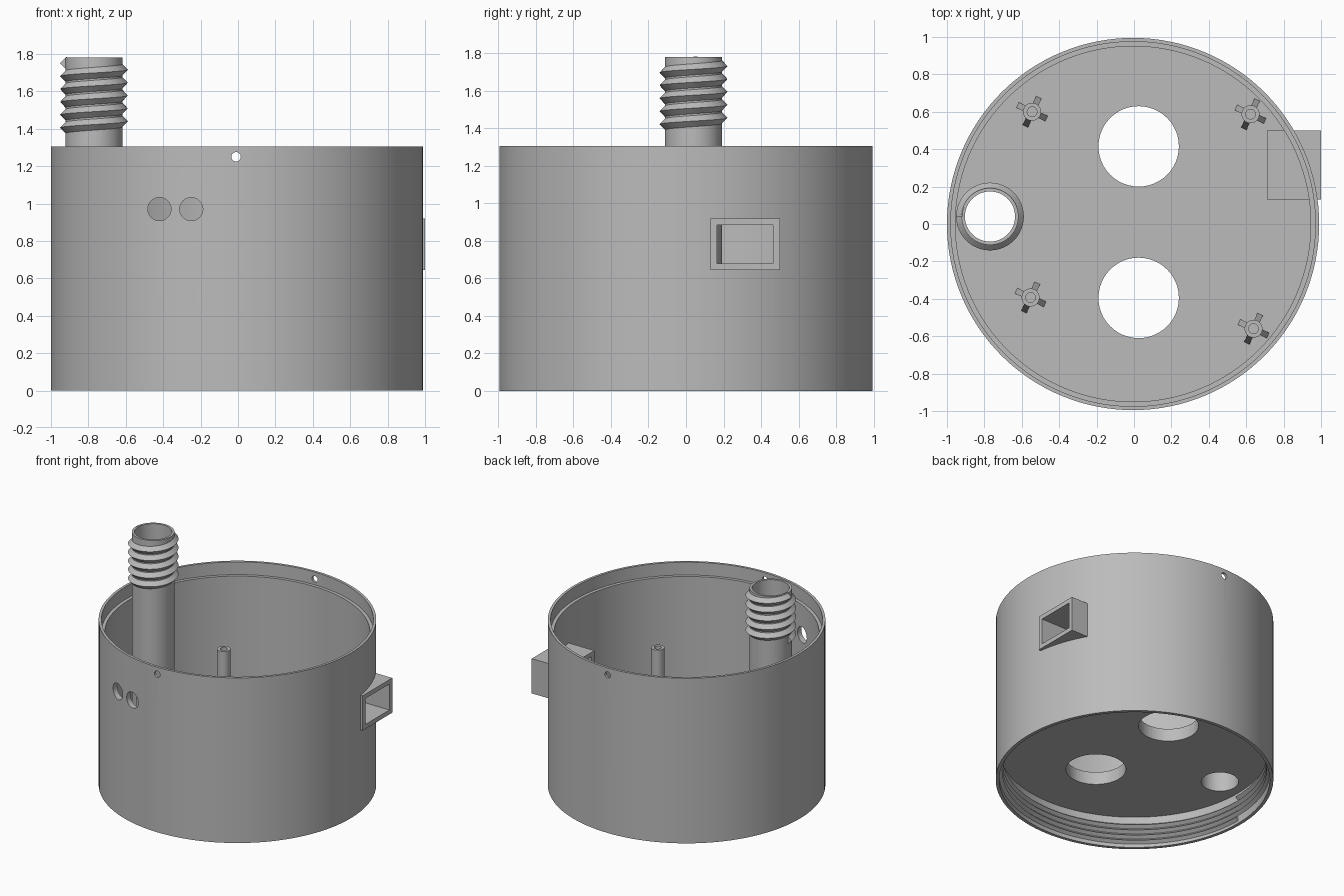
import bpy, bmesh
from math import sin, cos, pi, radians

if "Cube" in bpy.data.objects:
    bpy.data.objects.remove(bpy.data.objects["Cube"])

grey = bpy.data.materials.new("plain_grey")
grey.use_nodes = True
COLOR = (0.5, 0.5, 0.5, 1)
grey.diffuse_color = COLOR
grey.node_tree.nodes["Principled BSDF"].inputs["Base Color"].default_value = COLOR

CX = -0.005      # axis of the round body
FLOOR = 0.35     # top of the inner floor
UNDER = 0.25     # underside of the inner floor


def finish(name, bm, loc=(0, 0, 0)):
    bmesh.ops.recalc_face_normals(bm, faces=bm.faces)
    mesh = bpy.data.meshes.new(name)
    bm.to_mesh(mesh)
    bm.free()
    mesh.materials.append(grey)
    ob = bpy.data.objects.new(name, mesh)
    ob.location = loc
    bpy.context.collection.objects.link(ob)
    return ob


def smooth(ob):
    bpy.ops.object.select_all(action='DESELECT')
    ob.select_set(True)
    bpy.context.view_layer.objects.active = ob
    bpy.ops.object.shade_smooth_by_angle(angle=radians(30))


def lathe(name, profile, steps, loc=(0, 0, 0)):
    """Revolve a closed (radius, height) profile around z."""
    bm = bmesh.new()
    verts = [bm.verts.new((r, 0, z)) for r, z in profile]
    edges = [bm.edges.new((a, b)) for a, b in zip(verts, verts[1:] + verts[:1])
             if a.co.x > 0 or b.co.x > 0]
    bmesh.ops.spin(bm, geom=verts + edges, cent=(0, 0, 0), axis=(0, 0, 1),
                   angle=2 * pi, steps=steps, use_merge=True)
    bmesh.ops.remove_doubles(bm, verts=bm.verts, dist=0.0001)
    return finish(name, bm, loc)


def tube(name, outer, inner, z0, z1, steps, loc):
    return lathe(name, [(inner, z0), (outer, z0), (outer, z1), (inner, z1)], steps, loc)


def thread(name, base, crest, z0, z1, turns, half, loc, per_turn=64):
    """Sweep a V-shaped ridge along a helix, closed at both ends."""
    bm = bmesh.new()
    rings = []
    count = int(turns * per_turn)
    for i in range(count + 1):
        a = pi + 2 * pi * i / per_turn
        z = z0 + (z1 - z0) * i / count
        rings.append([bm.verts.new((r * cos(a), r * sin(a), z + dz))
                      for r, dz in ((base, -half), (crest, 0), (base, half))])
    for p, q in zip(rings, rings[1:]):
        for k in range(3):
            n = (k + 1) % 3
            bm.faces.new((p[k], p[n], q[n], q[k]))
    bm.faces.new(rings[0])
    bm.faces.new(rings[-1])
    return finish(name, bm, loc)


def box(name, lo, hi):
    bm = bmesh.new()
    bmesh.ops.create_cube(bm, size=1)
    for v in bm.verts:
        for i in range(3):
            v.co[i] = lo[i] if v.co[i] < 0 else hi[i]
    return finish(name, bm)


def rod(name, radius, lo, hi, axis, steps=48):
    """Solid cylinder from lo to hi along y or z."""
    ob = lathe(name, [(0, 0), (radius, 0), (radius, hi - lo), (0, hi - lo)], steps)
    if axis[0] == 'y':
        ob.rotation_euler.x = -pi / 2
        ob.location = (axis[1], lo, axis[2])
    else:
        ob.location = (axis[1], axis[2], lo)
    return ob


def cut(target, cutters):
    bpy.context.view_layer.objects.active = target
    for c in cutters:
        mod = target.modifiers.new("cut", 'BOOLEAN')
        mod.operation, mod.solver, mod.object = 'DIFFERENCE', 'EXACT', c
        bpy.ops.object.modifier_apply(modifier=mod.name)


# Round body: stepped rim, inner floor and open recess underneath
body = lathe("round_housing", [
    (0, UNDER), (0.97, UNDER), (0.97, 0), (0.995, 0), (0.995, 1.306),
    (0.975, 1.306), (0.975, 1.205), (0.95, 1.205), (0.95, FLOOR), (0, FLOOR)],
    128, (CX, 0, 0))

# Side port: rectangular sleeve through the wall
port = box("side_port", (0.71, 0.13, 0.645), (1.0, 0.5, 0.92))
port_cut = box("port_cutter", (0.6, 0.165, 0.68), (1.1, 0.465, 0.885))

# Openings in the floor, the wall and the rim
PIPE = (-0.77, 0.04, 0)
holes = [rod("floor_cutter", 0.215, 0.1, 0.5, ('z', 0.025, y)) for y in (0.415, -0.395)]
holes.append(rod("pipe_cutter", 0.14, 0.1, 0.5, ('z', PIPE[0], PIPE[1])))
holes += [rod("wall_cutter", 0.062, -1.2, -0.6, ('y', x, 0.97)) for x in (-0.42, -0.25)]
holes.append(rod("rim_cutter", 0.025, -1.2, 1.2, ('y', -0.01, 1.25), 24))
cut(body, holes + [port_cut])
cut(port, [port_cut])
for c in holes + [port_cut]:
    bpy.data.objects.remove(c)
smooth(body)

# Internal thread in the recess
smooth(thread("bottom_thread", 0.972, 0.945, 0.04, 0.21, 4, 0.02, (CX, 0, 0), 96))

# Threaded standpipe
smooth(tube("standpipe", 0.152, 0.134, UNDER, 1.78, 64, PIPE))
smooth(thread("pipe_thread", 0.148, 0.181, 1.405, 1.75, 5, 0.034, PIPE))

# Screw posts with four sloped gussets each
for i, (x, y) in enumerate([(-0.545, 0.6), (0.623, 0.587), (-0.553, -0.393), (0.639, -0.56)]):
    smooth(tube(f"screw_post_{i + 1}", 0.048, 0.026, FLOOR, 0.7, 32, (x, y, 0)))
    for k in range(4):
        bm = bmesh.new()
        sides = [[bm.verts.new((r, w, z)) for r, z in
                  ((0.04, FLOOR), (0.085, FLOOR), (0.04, FLOOR + 0.13))]
                 for w in (-0.016, 0.016)]
        bm.faces.new(sides[0])
        bm.faces.new(sides[1])
        for j in range(3):
            n = (j + 1) % 3
            bm.faces.new((sides[0][j], sides[0][n], sides[1][n], sides[1][j]))
        gusset = finish(f"post_gusset_{i + 1}_{k + 1}", bm, (x, y, 0))
        gusset.rotation_euler.z = radians(65 + 90 * k)
